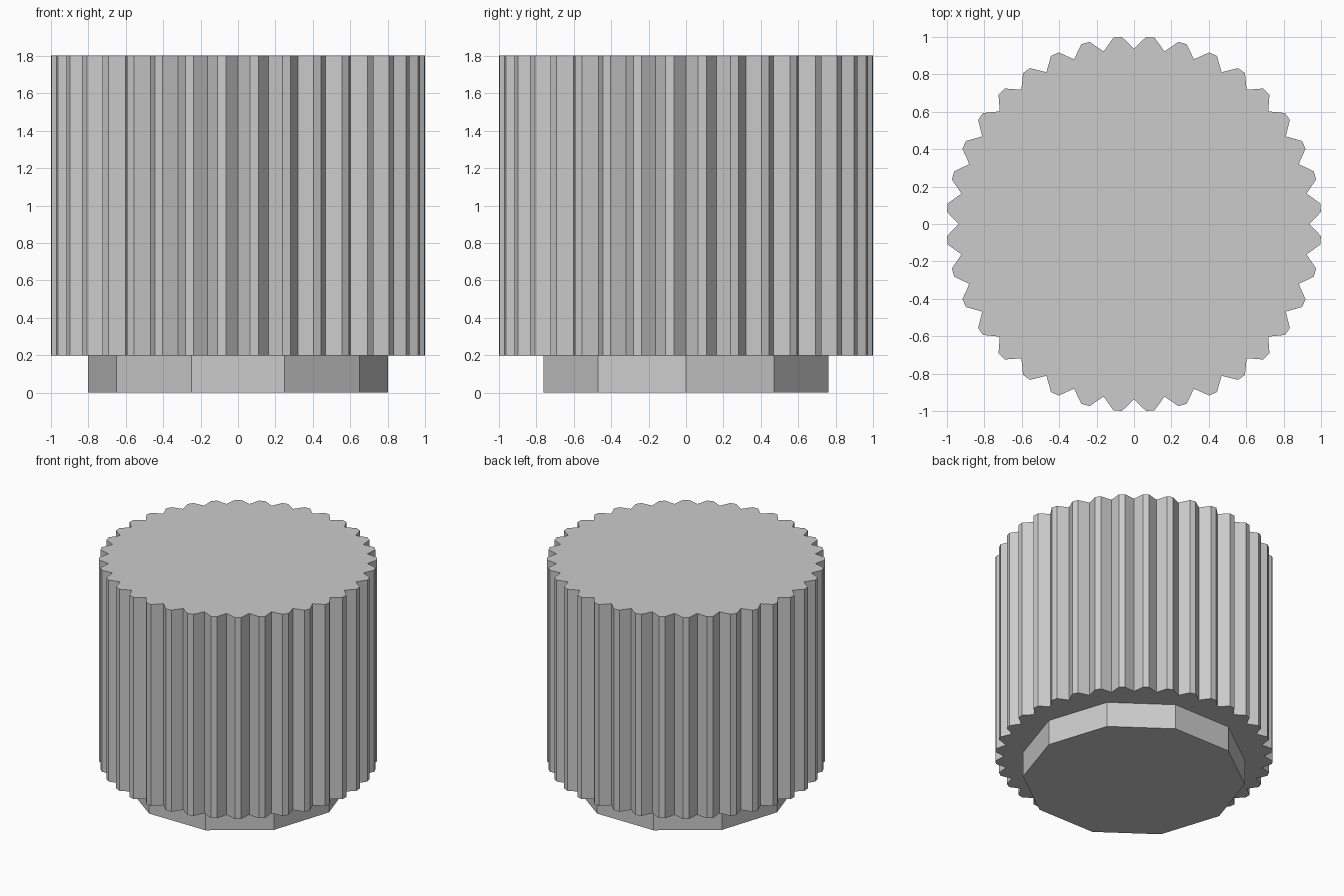
import bpy
import bmesh
from math import sin, cos, radians

cube = bpy.data.objects.get("Cube")
if cube:
    bpy.data.objects.remove(cube, do_unlink=True)

grey = bpy.data.materials.new("light_grey")
grey.use_nodes = True
colour = (0.6, 0.6, 0.6, 1)
grey.diffuse_color = colour
grey.node_tree.nodes["Principled BSDF"].inputs["Base Color"].default_value = colour


def prism(name, outline, bottom, top):
    """Extrude a polar outline of (radius, degrees) between two heights."""
    bm = bmesh.new()
    ring = [bm.verts.new((r * cos(radians(a)), r * sin(radians(a)), bottom))
            for r, a in outline]
    base = bm.faces.new(ring)
    lid = bmesh.ops.extrude_face_region(bm, geom=[base], use_keep_orig=True)
    moved = [v for v in lid["geom"] if isinstance(v, bmesh.types.BMVert)]
    bmesh.ops.translate(bm, verts=moved, vec=(0, 0, top - bottom))
    bmesh.ops.recalc_face_normals(bm, faces=bm.faces)
    mesh = bpy.data.meshes.new(name)
    bm.to_mesh(mesh)
    bm.free()
    mesh.materials.append(grey)
    obj = bpy.data.objects.new(name, mesh)
    bpy.context.collection.objects.link(obj)
    return obj


# Ribbed body: each tooth has a sharp valley and a narrow flat tip
TEETH, VALLEY, TIP, HALF_TIP = 36, 0.937, 1.002, 1.3
pitch = 360 / TEETH
teeth = []
for i in range(TEETH):
    start, middle = i * pitch, (i + 0.5) * pitch
    teeth += [(VALLEY, start), (TIP, middle - HALF_TIP), (TIP, middle + HALF_TIP)]
prism("ribbed_body", teeth, 0.2, 1.804)

# Ten-sided foot below the body
prism("foot", [(0.802, i * 36) for i in range(10)], 0, 0.2)
